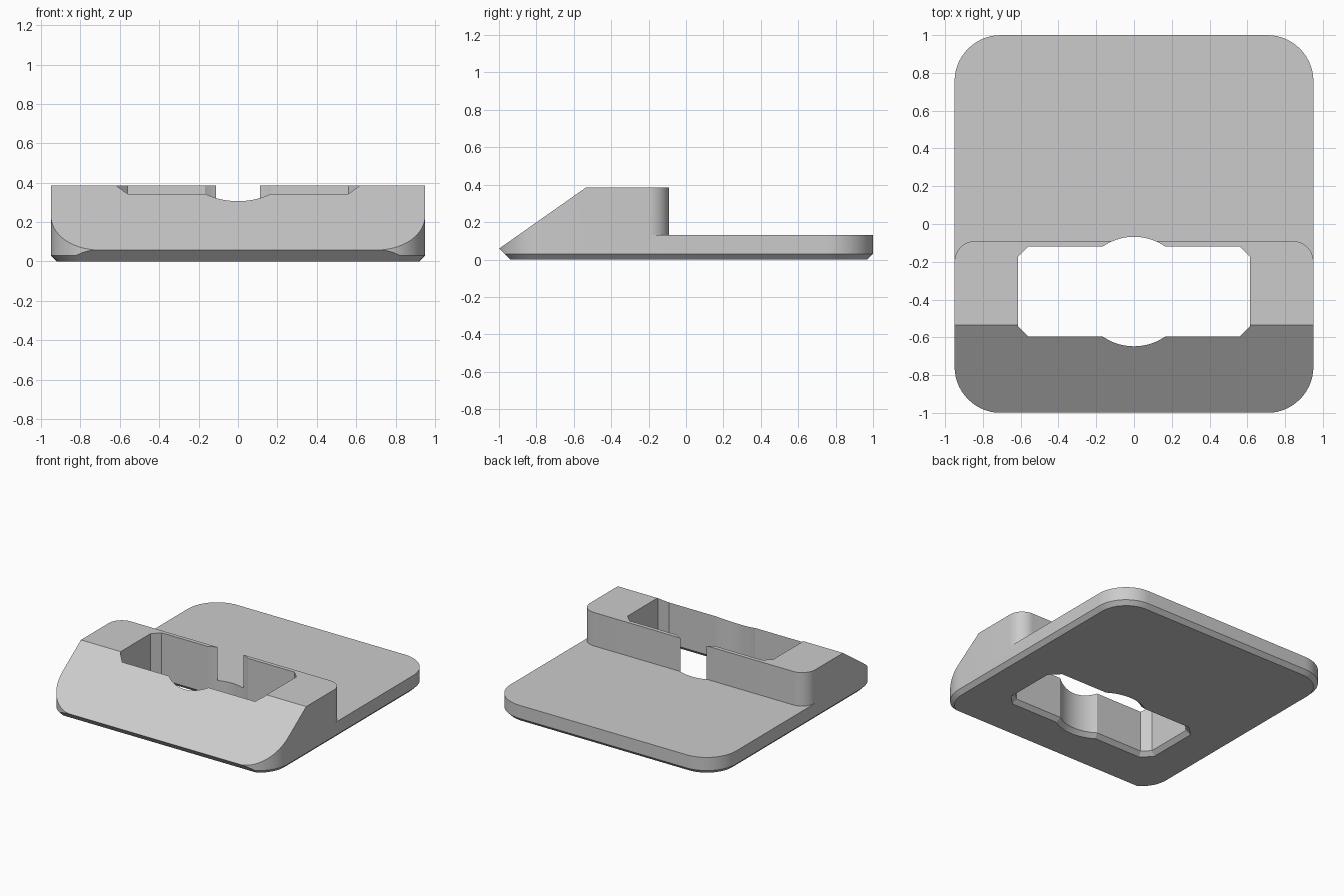
import bpy, bmesh
from math import sin, cos, asin, pi, sqrt
from mathutils import Vector

if "Cube" in bpy.data.objects:
    bpy.data.objects.remove(bpy.data.objects["Cube"], do_unlink=True)

HALF_X, HALF_Y, TOP, PLATE = 0.95, 1.0, 0.385, 0.13
CHAMFER = 0.03


def arc(cx, cy, r, a0, a1, n=14):
    return [(cx + r * cos(a0 + (a1 - a0) * i / n),
             cy + r * sin(a0 + (a1 - a0) * i / n)) for i in range(n + 1)]


def rounded_rect(hx, hy, r):
    pts = []
    for k, (sx, sy) in enumerate([(1, 1), (-1, 1), (-1, -1), (1, -1)]):
        pts += arc(sx * (hx - r), sy * (hy - r), r, k * pi / 2, (k + 1) * pi / 2)
    return pts


def loft(name, rings):
    """Closed solid through (outline, z) rings with equal point counts."""
    bm = bmesh.new()
    loops = [[bm.verts.new((x, y, z)) for x, y in pts] for pts, z in rings]
    n = len(loops[0])
    for low, high in zip(loops, loops[1:]):
        for i in range(n):
            j = (i + 1) % n
            bm.faces.new((low[i], low[j], high[j], high[i]))
    bm.faces.new(loops[0][::-1])
    bm.faces.new(loops[-1])
    bmesh.ops.recalc_face_normals(bm, faces=bm.faces)
    mesh = bpy.data.meshes.new(name)
    bm.to_mesh(mesh)
    bm.free()
    ob = bpy.data.objects.new(name, mesh)
    bpy.context.collection.objects.link(ob)
    return ob


def slice_off(ob, point, normal):
    """Remove everything on the normal side of a plane and cap the cut."""
    bm = bmesh.new()
    bm.from_mesh(ob.data)
    cut = bmesh.ops.bisect_plane(bm, geom=bm.verts[:] + bm.edges[:] + bm.faces[:],
                                 plane_co=Vector(point), plane_no=Vector(normal),
                                 clear_outer=True)
    edges = [e for e in cut["geom_cut"] if isinstance(e, bmesh.types.BMEdge)]
    bmesh.ops.contextual_create(bm, geom=edges)
    bmesh.ops.recalc_face_normals(bm, faces=bm.faces)
    bm.to_mesh(ob.data)
    bm.free()


def subtract(ob, cutter):
    cutter.hide_render = True
    mod = ob.modifiers.new("cut", "BOOLEAN")
    mod.operation, mod.solver, mod.object = "DIFFERENCE", "EXACT", cutter
    bpy.context.view_layer.objects.active = ob
    bpy.ops.object.modifier_apply(modifier=mod.name)
    bpy.data.objects.remove(cutter, do_unlink=True)


def hole_outline(d):
    """Slot with clipped corners and a round bulge, grown outward by d."""
    cy, hx, hy, r = -0.3575, 0.615 + d, 0.2375 + d, 0.29 + d
    clip = 0.055 + d * (2 - sqrt(2))
    a = asin(hy / r)
    half = [(hx, hy - clip), (hx - clip, hy)] + arc(0, 0, r, a, pi - a)
    half += [(clip - hx, hy), (-hx, hy - clip)]
    return [(x, y + cy) for x, y in half + [(-x, -y) for x, y in half]]


# Full-height body with chamfered underside
outer = rounded_rect(HALF_X, HALF_Y, 0.245)
inner = rounded_rect(HALF_X - CHAMFER, HALF_Y - CHAMFER, 0.245 - CHAMFER)
body = loft("slotted_base", [(inner, 0), (outer, CHAMFER), (outer, TOP)])

# Front underside bevel and sloping front face
slice_off(body, (0, -1, 0.06), (0, -1, -1))
slice_off(body, (0, -0.535, TOP), (0, -0.327, 0.465))

# Lower the rear to a thin plate, leaving the raised block with rounded corners
back, r = -0.09, 0.11
step = [(-1.2, back - r)] + arc(r - HALF_X, back - r, r, pi, pi / 2)
step += arc(HALF_X - r, back - r, r, pi / 2, 0)
step += [(1.2, back - r), (1.2, 1.2), (-1.2, 1.2)]
subtract(body, loft("rear_cutter", [(step, PLATE), (step, 0.6)]))

# Through hole, flared at the bottom
subtract(body, loft("hole_cutter", [(hole_outline(2 * CHAMFER), -CHAMFER),
                                    (hole_outline(0), CHAMFER),
                                    (hole_outline(0), 0.6)]))

# Material and shading
grey = bpy.data.materials.new("light_grey")
grey.use_nodes = True
colour = (0.6, 0.6, 0.6, 1)
grey.diffuse_color = colour
grey.node_tree.nodes["Principled BSDF"].inputs["Base Color"].default_value = colour
body.data.materials.clear()
body.data.materials.append(grey)
bpy.ops.object.select_all(action="DESELECT")
body.select_set(True)
bpy.context.view_layer.objects.active = body
bpy.ops.object.shade_smooth_by_angle(angle=pi / 9)
